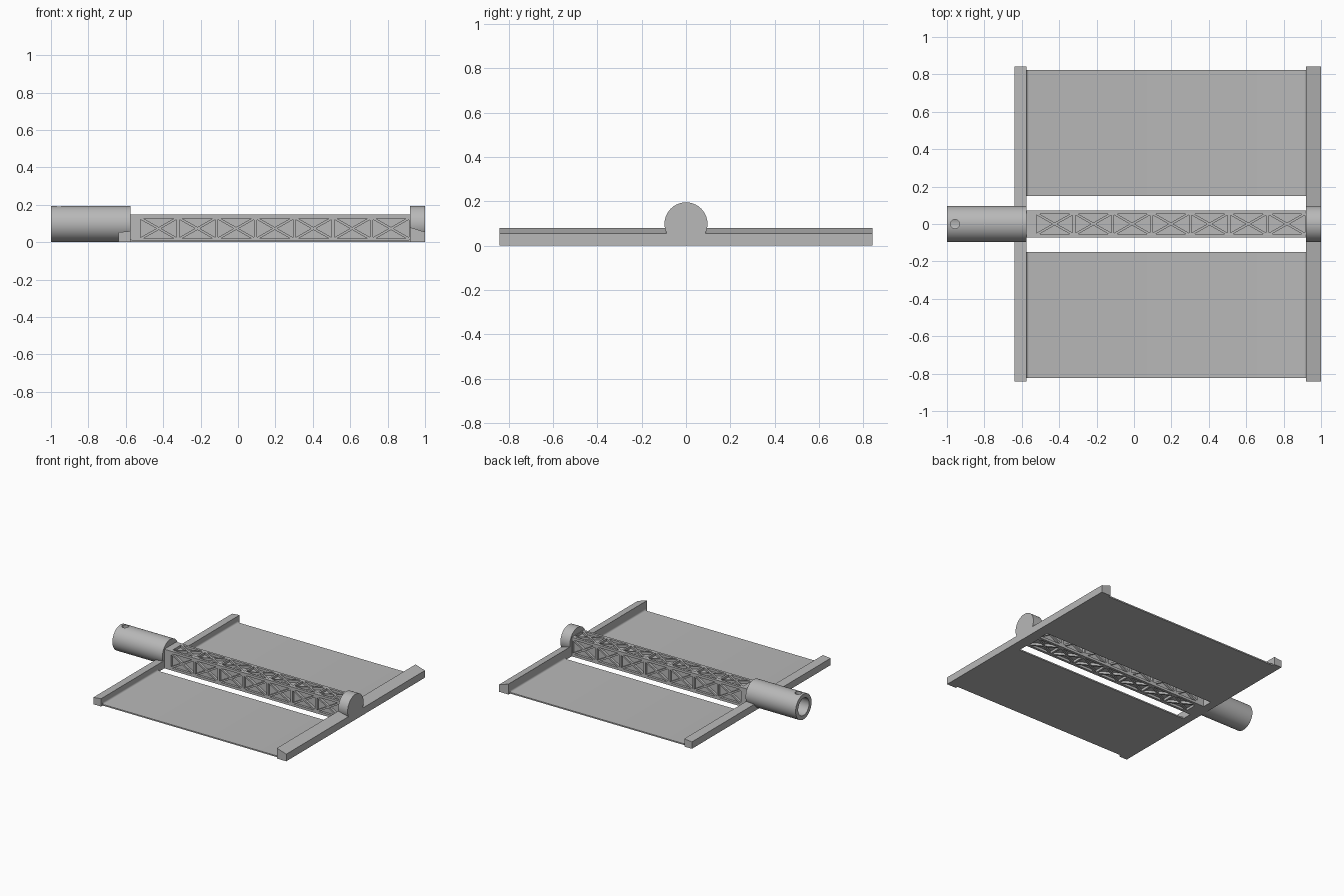
import bpy, bmesh, math
from mathutils import Matrix, Vector

cube = bpy.data.objects.get("Cube")
if cube:
    bpy.data.objects.remove(cube, do_unlink=True)

grey = bpy.data.materials.new("plain_grey")
grey.use_nodes = True
colour = (0.48, 0.48, 0.48, 1)
grey.diffuse_color = colour
grey.node_tree.nodes["Principled BSDF"].inputs["Base Color"].default_value = colour


def make_object(name, bm):
    bmesh.ops.recalc_face_normals(bm, faces=bm.faces)
    mesh = bpy.data.meshes.new(name)
    bm.to_mesh(mesh)
    bm.free()
    mesh.materials.append(grey)
    ob = bpy.data.objects.new(name, mesh)
    bpy.context.collection.objects.link(ob)
    return ob


def add_prism(bm, ring, offset):
    """Close a ring of points into a solid swept by offset."""
    a = [bm.verts.new(p) for p in ring]
    b = [bm.verts.new(Vector(p) + Vector(offset)) for p in ring]
    bm.faces.new(a)
    bm.faces.new(b)
    for i in range(len(a)):
        j = (i + 1) % len(a)
        bm.faces.new((a[i], a[j], b[j], b[i]))


def sweep_y(name, profile, y0, y1):
    bm = bmesh.new()
    add_prism(bm, [(x, y0, z) for x, z in profile], (0, y1 - y0, 0))
    return make_object(name, bm)


def cylinder(name, x0, x1, r, z):
    bm = bmesh.new()
    turn = Matrix.Translation(((x0 + x1) / 2, 0, z)) @ Matrix.Rotation(math.pi / 2, 4, "Y")
    bmesh.ops.create_cone(bm, cap_ends=True, segments=64, radius1=r, radius2=r,
                          depth=x1 - x0, matrix=turn)
    return make_object(name, bm)


def cut(ob, cutter):
    mod = ob.modifiers.new("cut", "BOOLEAN")
    mod.operation = "DIFFERENCE"
    mod.solver = "EXACT"
    mod.object = cutter
    bpy.context.view_layer.objects.active = ob
    bpy.ops.object.modifier_apply(modifier=mod.name)
    bpy.data.objects.remove(cutter, do_unlink=True)


def smooth(ob):
    bpy.ops.object.select_all(action="DESELECT")
    ob.select_set(True)
    bpy.context.view_layer.objects.active = ob
    bpy.ops.object.shade_smooth_by_angle(angle=math.radians(35))


R, AXIS_Z = 0.097, 0.098
X_BACK, X_FRONT = -0.575, 0.92
SPAN = 0.842

# Hollow tube with a pin hole in its top, and the solid end disc
tube = cylinder("tube", -1, X_BACK, R, AXIS_Z)
cut(tube, cylinder("bore_cutter", -1.1, -0.62, 0.066, AXIS_Z))
bm = bmesh.new()
bmesh.ops.create_cone(bm, cap_ends=True, segments=32, radius1=0.024, radius2=0.024,
                      depth=0.2, matrix=Matrix.Translation((-0.957, 0, 0.22)))
cut(tube, make_object("pin_hole_cutter", bm))
smooth(tube)
smooth(cylinder("end_disc", X_FRONT, 1, R, AXIS_Z))

# Cross bars with sloping tops
sweep_y("left_end_bar", [(X_FRONT, 0), (1, 0), (1, 0.055), (X_FRONT, 0.08)], -SPAN, SPAN)
sweep_y("right_end_bar", [(-0.64, 0), (X_BACK, 0), (X_BACK, 0.06), (-0.64, 0.053)], -SPAN, SPAN)

# Thin panels, filleted up into the bars
T, F = 0.01, 0.014


def fillet(cx, start):
    return [(cx + F * math.cos(start + k * math.pi / 12),
             T + F + F * math.sin(start + k * math.pi / 12)) for k in range(7)]


profile = ([(X_BACK, 0), (X_FRONT, 0)]
           + fillet(X_FRONT - F, -math.pi / 2)[::-1]
           + fillet(X_BACK + F, math.pi)[::-1])
for side, name in ((1, "back_panel"), (-1, "front_panel")):
    smooth(sweep_y(name, profile, side * 0.15, side * 0.823))

# Square truss beam: triangular pockets around crossed braces on all four sides
H = 0.0735
beam = sweep_y("truss_beam", [(X_BACK, 0), (X_FRONT, 0), (X_FRONT, 2 * H), (X_BACK, 2 * H)], -H, H)
BAYS, PITCH, FIRST = 7, 0.207, -0.424
w, h, brace, depth = 0.096, 0.0545, 0.013, 0.018
angle = math.atan2(h, w)
d, e = brace / 2 / math.sin(angle), brace / 2 / math.cos(angle)
side_tri = [(d, 0), (w, (w - d) * h / w), (w, -(w - d) * h / w)]
top_tri = [(0, e), ((h - e) * w / h, h), (-(h - e) * w / h, h)]
bm = bmesh.new()
for quarter in range(4):
    turn = Matrix.Translation((0, 0, H)) @ Matrix.Rotation(quarter * math.pi / 2, 4, "X")
    lift = turn.to_3x3() @ Vector((0, 0, depth + 0.01))
    for bay in range(BAYS):
        cx = FIRST + bay * PITCH
        for tri in (side_tri, top_tri):
            for s in (1, -1):
                ring = [turn @ Vector((cx + s * u, s * v, H - depth)) for u, v in tri]
                add_prism(bm, ring, lift)
cut(beam, make_object("pocket_cutter", bm))
